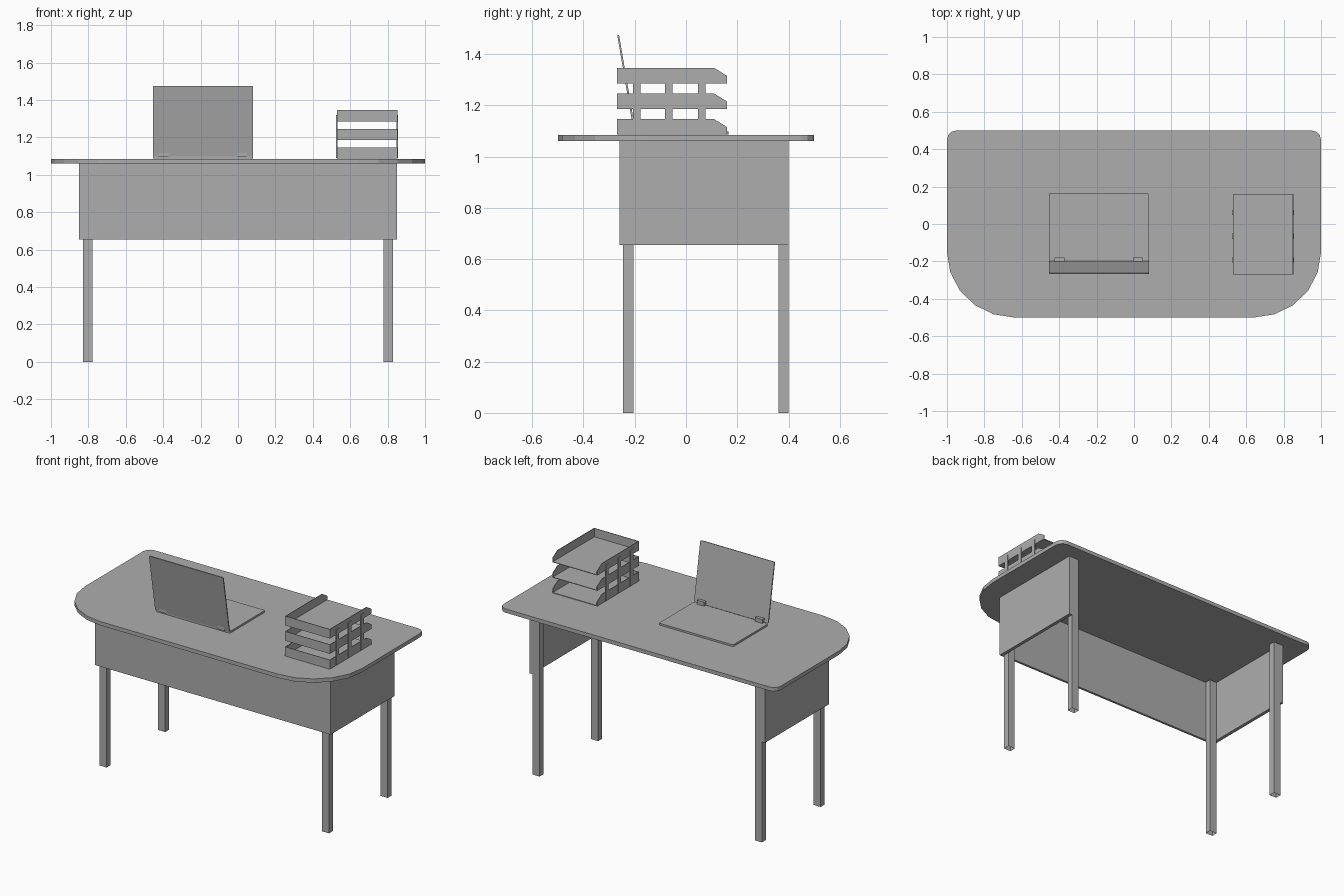
import bpy, bmesh, math
from mathutils import Matrix, Vector

if "Cube" in bpy.data.objects:
    bpy.data.objects.remove(bpy.data.objects["Cube"])

grey = bpy.data.materials.new("plain grey")
grey.diffuse_color = (0.42, 0.42, 0.42, 1)
grey.use_nodes = True
grey.node_tree.nodes["Principled BSDF"].inputs["Base Color"].default_value = grey.diffuse_color


def finish(name, bm):
    bmesh.ops.recalc_face_normals(bm, faces=bm.faces)
    me = bpy.data.meshes.new(name)
    bm.to_mesh(me)
    bm.free()
    me.materials.append(grey)
    ob = bpy.data.objects.new(name, me)
    bpy.context.collection.objects.link(ob)
    return ob


def box(name, x0, x1, y0, y1, z0, z1):
    bm = bmesh.new()
    bmesh.ops.create_cube(bm, size=1)
    for v in bm.verts:
        v.co = Vector(((x0 + x1) / 2 + v.co.x * (x1 - x0),
                       (y0 + y1) / 2 + v.co.y * (y1 - y0),
                       (z0 + z1) / 2 + v.co.z * (z1 - z0)))
    return finish(name, bm)


def prism(name, pts, direction, matrix=Matrix()):
    """Extrude a closed outline of 3D points along a direction."""
    bm = bmesh.new()
    f = bm.faces.new([bm.verts.new(p) for p in pts])
    r = bmesh.ops.extrude_face_region(bm, geom=[f], use_keep_orig=True)
    new = [g for g in r["geom"] if isinstance(g, bmesh.types.BMVert)]
    bmesh.ops.translate(bm, vec=Vector(direction), verts=new)
    bm.transform(matrix)
    return finish(name, bm)


def rounded(x0, x1, y0, y1, front, back, seg):
    """Rectangle outline with (rx, ry) elliptical front and back corners."""
    pts = []
    for cx, cy, (rx, ry), start, n in (
            (x1, y1, back, 0, 3), (x0, y1, back, 90, 3),
            (x0, y0, front, 180, seg), (x1, y0, front, 270, seg)):
        ox = cx - rx if cx == x1 else cx + rx
        oy = cy - ry if cy == y1 else cy + ry
        for i in range(n + 1):
            a = math.radians(start + 90 * i / n)
            pts.append((ox + rx * math.cos(a), oy + ry * math.sin(a), 0))
    return pts


# Table top with broad front corners
prism("table_top", rounded(-1, 1, -0.5, 0.5, (0.36, 0.35), (0.05, 0.05), 5),
      (0, 0, 0.025), Matrix.Translation((0, 0, 1.06)))

# Modesty panels and legs
box("front_panel", -0.85, 0.85, -0.26, -0.245, 0.655, 1.06)
for side, s in (("left", -1), ("right", 1)):
    xs = sorted((s * 0.828, s * 0.85))
    box(side + "_panel", *xs, -0.245, 0.40, 0.655, 1.06)
    for end, y in (("front", -0.245), ("back", 0.36)):
        xs = sorted((s * 0.777, s * 0.828))
        leg = box(f"{end}_{side}_leg", *xs, y, y + 0.04, 0, 1.06)
        # Open tube at the foot
        bm = bmesh.new()
        bm.from_mesh(leg.data)
        bmesh.ops.delete(bm, geom=[f for f in bm.faces if f.normal.z < -0.5],
                         context='FACES_ONLY')
        bm.to_mesh(leg.data)
        bm.free()

# Laptop: base, tilted screen, two hinges
r = (0.008, 0.008)
prism("laptop_base", rounded(-0.455, 0.08, -0.198, 0.165, r, r, 3),
      (0, 0, 0.012), Matrix.Translation((0, 0, 1.086)))
tilt = Matrix.Translation((0, -0.197, 1.099)) @ Matrix.Rotation(math.radians(90 + 9.7), 4, 'X')
prism("laptop_screen", rounded(-0.455, 0.08, 0, 0.382, r, r, 3), (0, 0, 0.007), tilt)
for i, x in enumerate((-0.425, -0.005)):
    box(f"laptop_hinge_{i + 1}", x, x + 0.053, -0.207, -0.18, 1.096, 1.124)

# Letter trays: floor, front wall and chamfered side walls
X0, X1, Y0, Y1, T = 0.528, 0.852, -0.27, 0.16, 0.004
for i in range(3):
    z = 1.086 + 0.1 * i
    n = f"tray_{i + 1}"
    box(n + "_floor", X0, X1, Y0, Y1, z, z + T)
    box(n + "_front_wall", X0, X1, Y0, Y0 + T, z, z + 0.06)
    for side, x in (("left", X0), ("right", X1 - T)):
        prism(f"{n}_{side}_wall",
              [(x, Y0, z), (x, Y1, z), (x, Y1, z + 0.029),
               (x, 0.11, z + 0.06), (x, Y0, z + 0.06)], (T, 0, 0))

# Upright supports joining the trays
for side, x in (("left", X0 - 0.003), ("right", X1 - T)):
    for j, y in enumerate((-0.207, -0.081, 0.047)):
        box(f"tray_support_{side}_{j + 1}", x, x + T + 0.003, y, y + 0.029, 1.09, 1.32)
